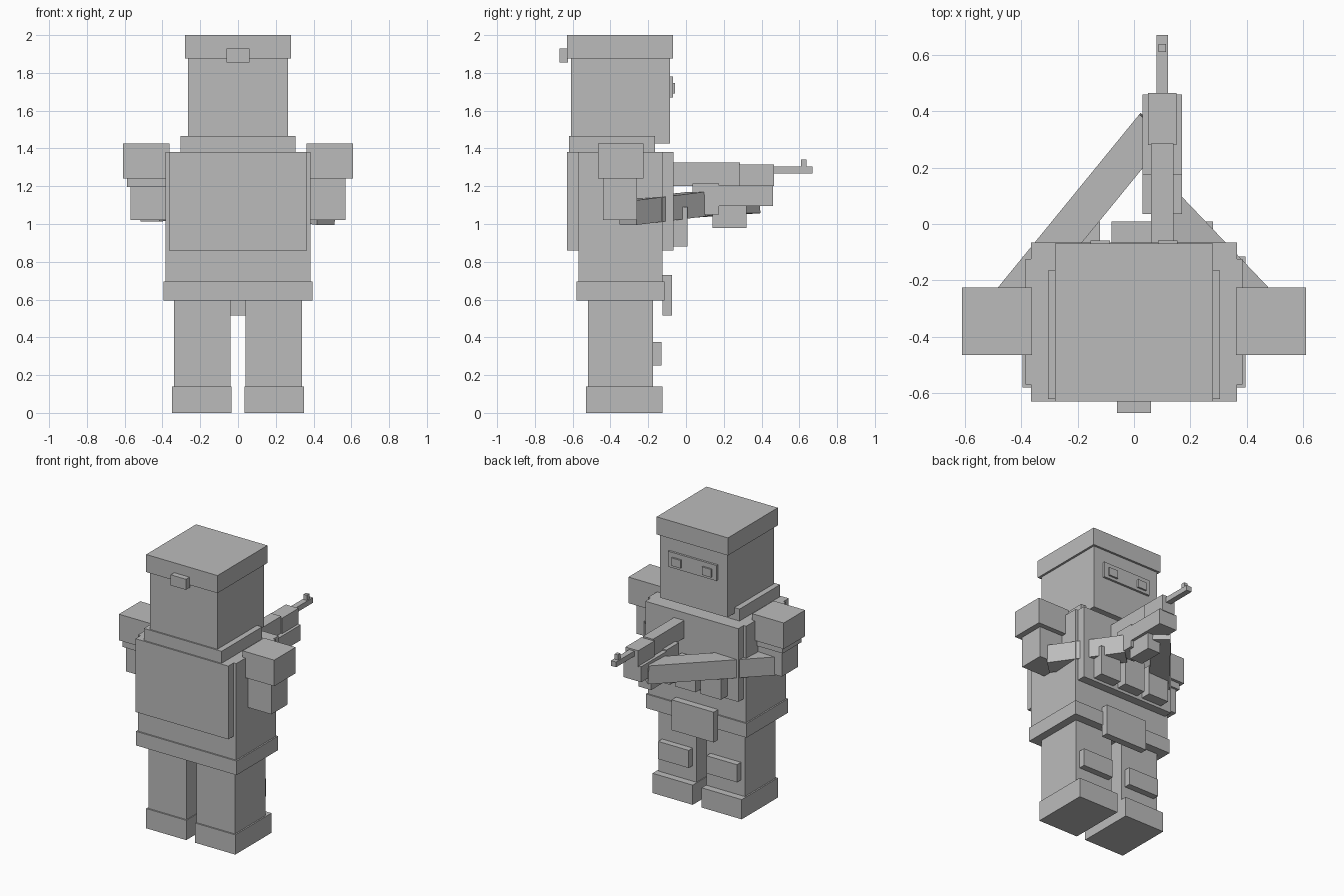
import bpy
from mathutils import Vector, Matrix

grey = bpy.data.materials.new("plain_grey")
grey.diffuse_color = (0.5, 0.5, 0.5, 1)


def box(name, x, y, z):
    """Axis-aligned block from (min, max) ranges."""
    lo, hi = Vector((x[0], y[0], z[0])), Vector((x[1], y[1], z[1]))
    bpy.ops.mesh.primitive_cube_add(size=1)
    ob = bpy.context.object
    ob.name = name
    ob.data.transform(Matrix.Translation((lo + hi) / 2) @ Matrix.Diagonal((*(hi - lo), 1)))
    ob.data.materials.append(grey)
    return ob


def pair(name, x, y, z):
    """Block on the +x side and its mirror on the -x side."""
    box("right_" + name, x, y, z)
    box("left_" + name, (-x[1], -x[0]), y, z)


def beam(name, start, end, width, height):
    """Square-ended block running between two points."""
    a, b = Vector(start), Vector(end)
    f = (b - a).normalized()
    side = f.cross(Vector((0, 0, 1))).normalized()
    up = side.cross(f)
    rot = Matrix((side, f, up)).transposed().to_4x4()
    l = (b - a).length
    ob = box(name, (-width / 2, width / 2), (-l / 2, l / 2), (-height / 2, height / 2))
    ob.data.transform(Matrix.Translation((a + b) / 2) @ rot)


# Legs
pair("boot", (0.035, 0.35), (-0.53, -0.125), (0, 0.14))
pair("leg", (0.04, 0.34), (-0.52, -0.175), (0.14, 0.6))
pair("knee_pad", (0.07, 0.31), (-0.18, -0.13), (0.25, 0.375))

# Torso, belt and vest
box("belt", (-0.395, 0.395), (-0.58, -0.115), (0.595, 0.695))
box("belt_pouch", (-0.165, 0.165), (-0.125, -0.075), (0.515, 0.73))
box("torso", (-0.385, 0.385), (-0.57, -0.125), (0.69, 1.38))
box("vest_back", (-0.365, 0.365), (-0.63, -0.565), (0.86, 1.38))
box("vest_front", (-0.365, 0.365), (-0.13, -0.065), (0.86, 1.38))
for i, cx in enumerate((-0.2, 0, 0.2)):
    box(f"vest_pouch_{i + 1}", (cx - 0.08, cx + 0.08), (-0.07, 0.008), (0.88, 1.09))
box("collar", (-0.305, 0.305), (-0.62, -0.165), (1.375, 1.465))

# Head and cap
box("head", (-0.265, 0.265), (-0.61, -0.085), (1.425, 1.88))
box("cap", (-0.28, 0.28), (-0.63, -0.07), (1.875, 2.0))
box("cap_buckle", (-0.06, 0.06), (-0.67, -0.625), (1.855, 1.93))
box("eye_panel", (-0.19, 0.19), (-0.09, -0.07), (1.67, 1.78))
pair("eye", (0.085, 0.155), (-0.075, -0.058), (1.69, 1.747))

# Arms
pair("shoulder", (0.362, 0.61), (-0.465, -0.225), (1.24, 1.425))
pair("upper_arm", (0.365, 0.57), (-0.44, -0.26), (1.02, 1.245))
box("left_arm_band", (-0.588, -0.362), (-0.455, -0.245), (1.195, 1.24))
beam("right_forearm", (0.468, -0.31, 1.06), (0.12, 0.055, 1.105), 0.13, 0.13)
beam("left_forearm", (-0.468, -0.31, 1.078), (0.071, 0.35, 1.122), 0.13, 0.13)

# Rifle and hands
box("rifle_receiver", (0.06, 0.14), (-0.067, 0.285), (1.2, 1.325))
box("rifle_handguard", (0.05, 0.15), (0.28, 0.465), (1.2, 1.315))
box("rifle_barrel", (0.08, 0.12), (0.46, 0.67), (1.268, 1.305))
box("rifle_sight", (0.087, 0.113), (0.61, 0.638), (1.3, 1.342))
box("rifle_magazine", (0.05, 0.15), (0.14, 0.32), (0.98, 1.2))
box("right_hand", (0.03, 0.17), (0.035, 0.175), (1.05, 1.215))
box("left_hand", (0.03, 0.17), (0.175, 0.46), (1.095, 1.205))
